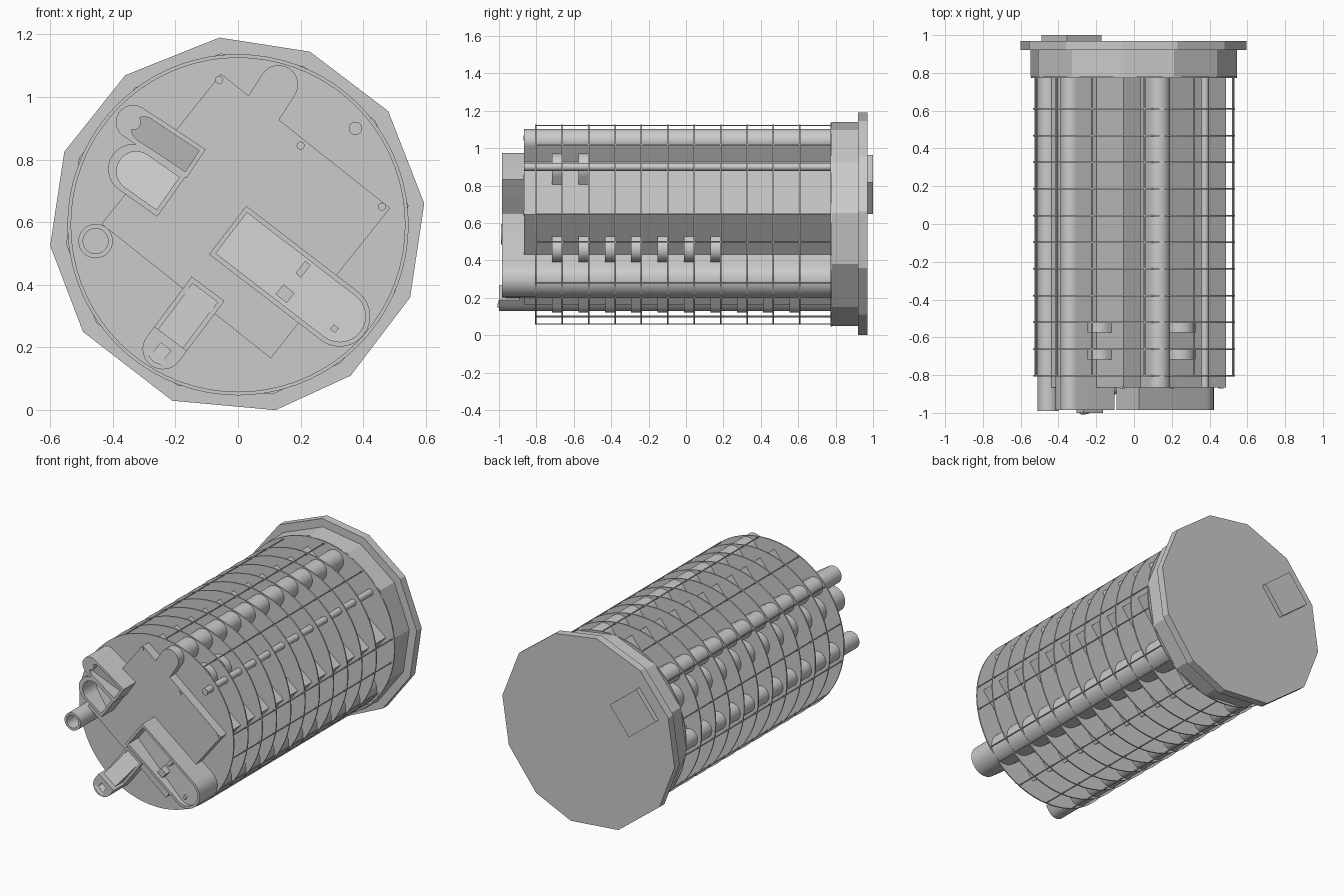
import bpy, bmesh, math
from mathutils import Vector as V

if "Cube" in bpy.data.objects:
    bpy.data.objects.remove(bpy.data.objects["Cube"])

CX, CZ = 0.0, 0.592
U, W = V((0.783, -0.622)), V((0.622, 0.783))     # tilted axes of the core, in (x, z)
FINS = [-0.803 + 0.1412 * i for i in range(11)]
BACK = 0.78


def ramp(p0, p1, y0, y1):
    """Slanted end: y0 above point p0, y1 above p1."""
    p0, d = V(p0), V(p1) - V(p0)
    return lambda p: y0 + (y1 - y0) * (V(p) - p0).dot(d) / d.length_squared


def finish(ob):
    me = ob.data
    for f in me.polygons:
        f.use_smooth = True
    me.set_sharp_from_angle(angle=math.radians(25))


def prism(name, pts, y0, y1):
    """Extrude an (x, z) outline along y; ends may be slanted."""
    f0 = y0 if callable(y0) else (lambda p: y0)
    f1 = y1 if callable(y1) else (lambda p: y1)
    bm = bmesh.new()
    a = [bm.verts.new((p[0], f0(p), p[1])) for p in pts]
    b = [bm.verts.new((p[0], f1(p), p[1])) for p in pts]
    bm.faces.new(a)
    bm.faces.new(b[::-1])
    n = len(pts)
    for i in range(n):
        j = (i + 1) % n
        bm.faces.new((a[i], b[i], b[j], a[j]))
    bmesh.ops.recalc_face_normals(bm, faces=bm.faces)
    me = bpy.data.meshes.new(name)
    bm.to_mesh(me)
    bm.free()
    ob = bpy.data.objects.new(name, me)
    bpy.context.collection.objects.link(ob)
    finish(ob)
    return ob


def circle(c, r, n=24):
    return [(c[0] + r * math.cos(2 * math.pi * i / n),
             c[1] + r * math.sin(2 * math.pi * i / n)) for i in range(n)]


def tongue(start, end, r, n=14):
    """Outline with a square end at start and a round end at end."""
    s, e = V(start), V(end)
    d = (e - s).normalized()
    q = V((-d.y, d.x))
    pts = [s + q * r, s - q * r]
    for i in range(n + 1):
        t = -math.pi / 2 + math.pi * i / n
        pts.append(e + d * r * math.cos(t) + q * r * math.sin(t))
    return pts


def rect(c, w, h):
    c = V(c)
    return [c + U * sx * w / 2 + W * sz * h / 2
            for sx, sz in ((-1, -1), (1, -1), (1, 1), (-1, 1))]


def carve(ob, *cutters):
    for c in cutters:
        m = ob.modifiers.new("cut", 'BOOLEAN')
        m.object, m.operation, m.solver = c, 'DIFFERENCE', 'EXACT'
    bpy.context.view_layer.update()
    dg = bpy.context.evaluated_depsgraph_get()
    me = bpy.data.meshes.new_from_object(ob.evaluated_get(dg))
    ob.modifiers.clear()
    ob.data = me
    for c in cutters:
        bpy.data.objects.remove(c)
    finish(ob)


# Twelve-sided rear flange and collar
RIM = [(-.06, 1.19), (.23, 1.145), (.48, .955), (.595, .66), (.55, .36), (.36, .11),
       (.12, .0), (-.21, .03), (-.495, .25), (-.6, .525), (-.555, .825), (-.36, 1.07)]
prism("rear_flange", RIM, 0.92, 0.97)
prism("rear_collar", [(x * .915, CZ + (z - CZ) * .915) for x, z in RIM], BACK, 0.92)
prism("rear_pad", rect((-.33, .805), .235, .215), 0.97, 1.0)

# Round fins
for i, y in enumerate(FINS):
    prism(f"fin_{i}", circle((CX, CZ), .535, 72), y - .004, y + .004)
prism("collar_fin", circle((CX, CZ), .545, 72), BACK - .008, BACK)

# Thin stringers joining the fin rims
for i, a in enumerate((84, 53, 6, -10, -36, -47, -67, -90, -112, -140, -170, 165, 140, 115)):
    t = math.radians(a)
    prism(f"stringer_{i}", circle((CX + .532 * math.cos(t), CZ + .532 * math.sin(t)), .004, 6),
          FINS[0], BACK)

# Rectangular core and its front panel
prism("core", rect((.025, .62), .69, .613), -0.865, BACK)

# Full-length tubes and rod
prism("top_tube", tongue((.06, .93), (.13, 1.04), .062), -0.865, BACK)
prism("side_rod", circle((.375, .9), .021, 16), -0.865, BACK)
pipe = prism("hollow_pipe", circle((-.455, .54), .055, 32), -0.99, BACK)
carve(pipe, prism("cut", circle((-.455, .54), .04, 32), -1.1, -0.84))

# Front screws
for i, c in enumerate(((-.06, 1.055), (.2, .845), (.46, .65))):
    prism(f"screw_{i}", circle(c, .013, 12), -0.87, -0.86)

# Long lower-right housing with a ramped recess
s, e = V((-.033, .575)), V((.325, .30))
d = (e - s).normalized()
housing = prism("long_housing", tongue(s, e, .0975), -0.985, BACK)
carve(housing, prism("cut", tongue(s + d * .015, e, .082), -1.1, ramp(s, e, -0.885, -0.955)))
for i, (c, w, h) in enumerate((((.208, .45), .022, .05), ((.15, .372), .045, .04),
                               ((.308, .26), .02, .02))):
    prism(f"housing_catch_{i}", rect(c, w, h), -0.972, -0.88)

# Double upper-left housing with two open pockets
upper = prism("upper_housing", tongue((-.134, .787), (-.335, .92), .055), -0.985, BACK)
carve(upper, prism("cut", tongue((-.146, .795), (-.30, .897), .04), -1.1,
                   ramp((-.146, .795), (-.335, .92), -0.9, -0.96)))
prism("upper_housing_peg", circle((-.335, .92), .025, 16), -0.985, -0.93)
lower = prism("lower_housing", tongue((-.212, .683), (-.335, .77), .08), -0.985, BACK)
carve(lower, prism("cut", tongue((-.224, .692), (-.325, .763), .063), -1.1,
                   ramp((-.224, .692), (-.325, .763), -0.92, -0.87)))

# Lower-left spout rising outwards to a round tip
s, e = V((-.105, .375)), V((-.24, .195))
prism("spout", tongue(s, e, .05), ramp(s, e + (e - s) * .1, -0.875, -0.995), BACK)
collar = prism("spout_rim", tongue(s + (s - e) * .07, e, .065), -0.89, BACK)
carve(collar, prism("cut", tongue(s, e, .05), -1.1, -0.868))
tip = prism("spout_tip", tongue(V((-.215, .228)), e, .065), -1.0, -0.88)
carve(tip, prism("cut", rect((-.243, .187), .04, .04), -1.1, -0.97))

# Short lobes tucked under the fins, repeated per bay
LOBES = {
    "top_left_lobe": ((-.08, .88), (-.18, .96), .066, range(2)),
    "top_right_lobe": ((.19, .81), (.247, .893), .078, range(2)),
    "right_lobe": ((.28, .53), (.365, .462), .07, range(7)),
    "bottom_right_lobe": ((.14, .26), (.09, .19), .07, range(10)),
    "bottom_left_lobe": ((.04, .29), (-.03, .195), .072, range(10)),
    "left_lobe": ((-.2, .47), (-.295, .37), .075, range(7)),
}
for name, (a, b, r, bays) in LOBES.items():
    for k in bays:
        y = FINS[k + 1]
        prism(f"{name}_{k}", tongue(a, b, r), y - .055, y)
